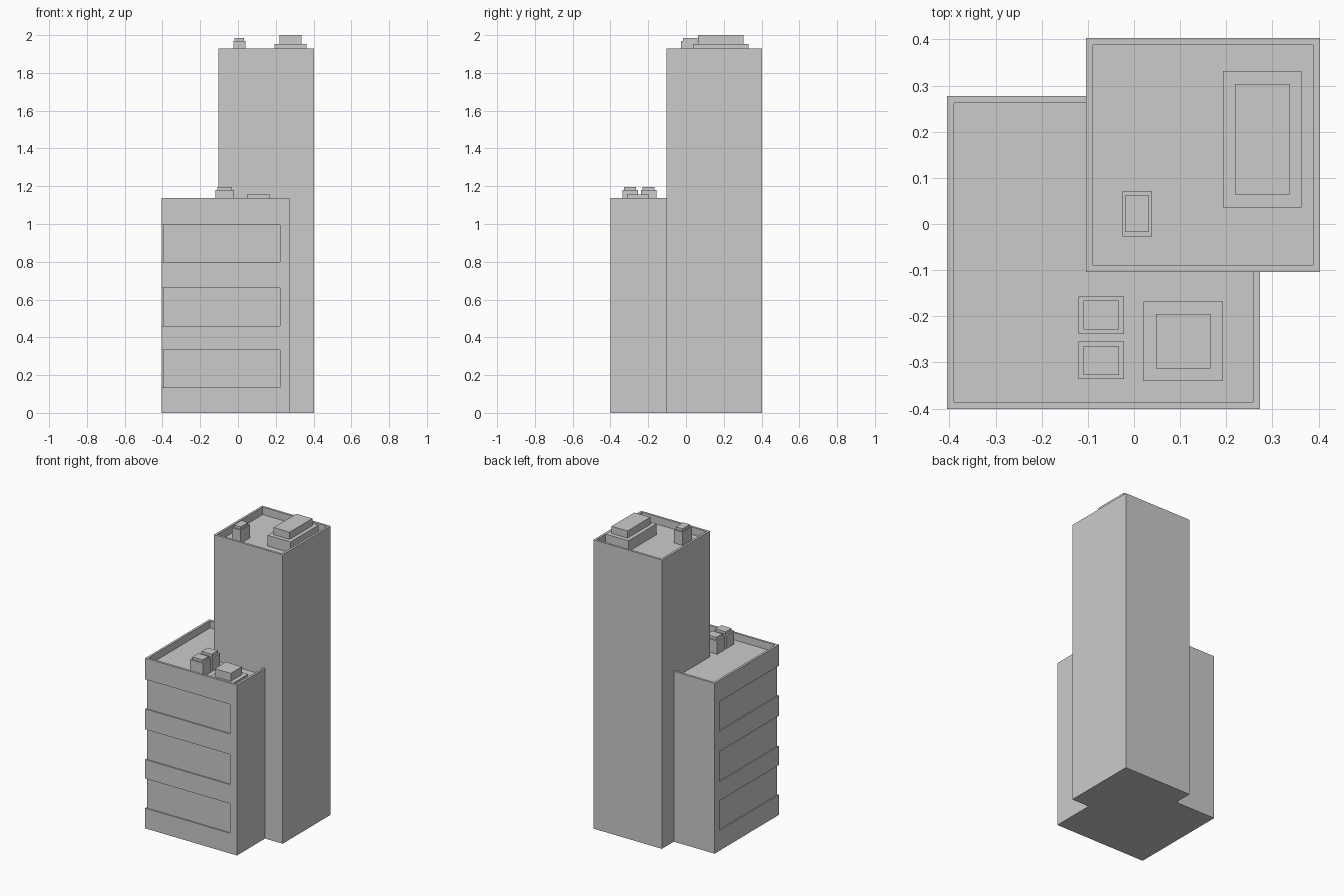
import bpy

if "Cube" in bpy.data.objects:
    bpy.data.objects.remove(bpy.data.objects["Cube"])


def box(name, x0, x1, y0, y1, z0, z1):
    bpy.ops.mesh.primitive_cube_add(size=1, location=((x0 + x1) / 2, (y0 + y1) / 2, (z0 + z1) / 2))
    ob = bpy.context.object
    ob.name = name
    ob.scale = (x1 - x0, y1 - y0, z1 - z0)
    bpy.ops.object.transform_apply(location=True, rotation=False, scale=True)
    return ob


def combine(target, other, operation):
    mod = target.modifiers.new(operation.lower(), 'BOOLEAN')
    mod.operation = operation
    mod.solver = 'EXACT'
    mod.object = other
    bpy.context.view_layer.objects.active = target
    bpy.ops.object.modifier_apply(modifier=mod.name)
    bpy.data.objects.remove(other)


def stepped_unit(name, outer, inset, z0, z1, z2):
    # rooftop unit: wide base with a narrower cap
    x0, x1, y0, y1 = outer
    dx, dy = inset
    box(name + "_base", x0, x1, y0, y1, z0, z1)
    box(name + "_cap", x0 + dx, x1 - dx, y0 + dy, y1 - dy, z1, z2)


LOW_ROOF, HIGH_ROOF = 1.09, 1.88

# low block with a sunken roof behind its parapet
building = box("building", -0.405, 0.273, -0.401, 0.277, 0, 1.138)
combine(building, box("roof_cut", -0.39, 0.258, -0.386, 0.262, LOW_ROOF, 1.3), 'DIFFERENCE')

# recessed window bands wrapping the front left corner
for z0, z1 in ((0.135, 0.333), (0.46, 0.662), (0.798, 0.996)):
    combine(building, box("front_band_cut", -0.5, 0.222, -0.5, -0.393, z0, z1), 'DIFFERENCE')
    combine(building, box("left_band_cut", -0.5, -0.397, -0.5, 0.226, z0, z1), 'DIFFERENCE')

# tall tower with its own sunken roof
tower = box("tower", -0.104, 0.403, -0.104, 0.403, 0, 1.93)
combine(tower, box("roof_cut", -0.089, 0.388, -0.089, 0.388, HIGH_ROOF, 2.1), 'DIFFERENCE')
combine(building, tower, 'UNION')

# rooftop units on the low block
for y in (-0.336, -0.238):
    stepped_unit("vent", (-0.12, -0.022, y, y + 0.081), (0.011, 0.009), LOW_ROOF, 1.18, 1.197)
stepped_unit("skylight", (0.021, 0.193, -0.34, -0.168), (0.027, 0.027), LOW_ROOF, 1.102, 1.155)

# rooftop units on the tower
stepped_unit("tower_vent", (-0.025, 0.039, -0.027, 0.072), (0.007, 0.01), HIGH_ROOF, 1.968, 1.985)
stepped_unit("plant_room", (0.193, 0.363, 0.036, 0.332), (0.026, 0.028), HIGH_ROOF, 1.952, 2.0)
